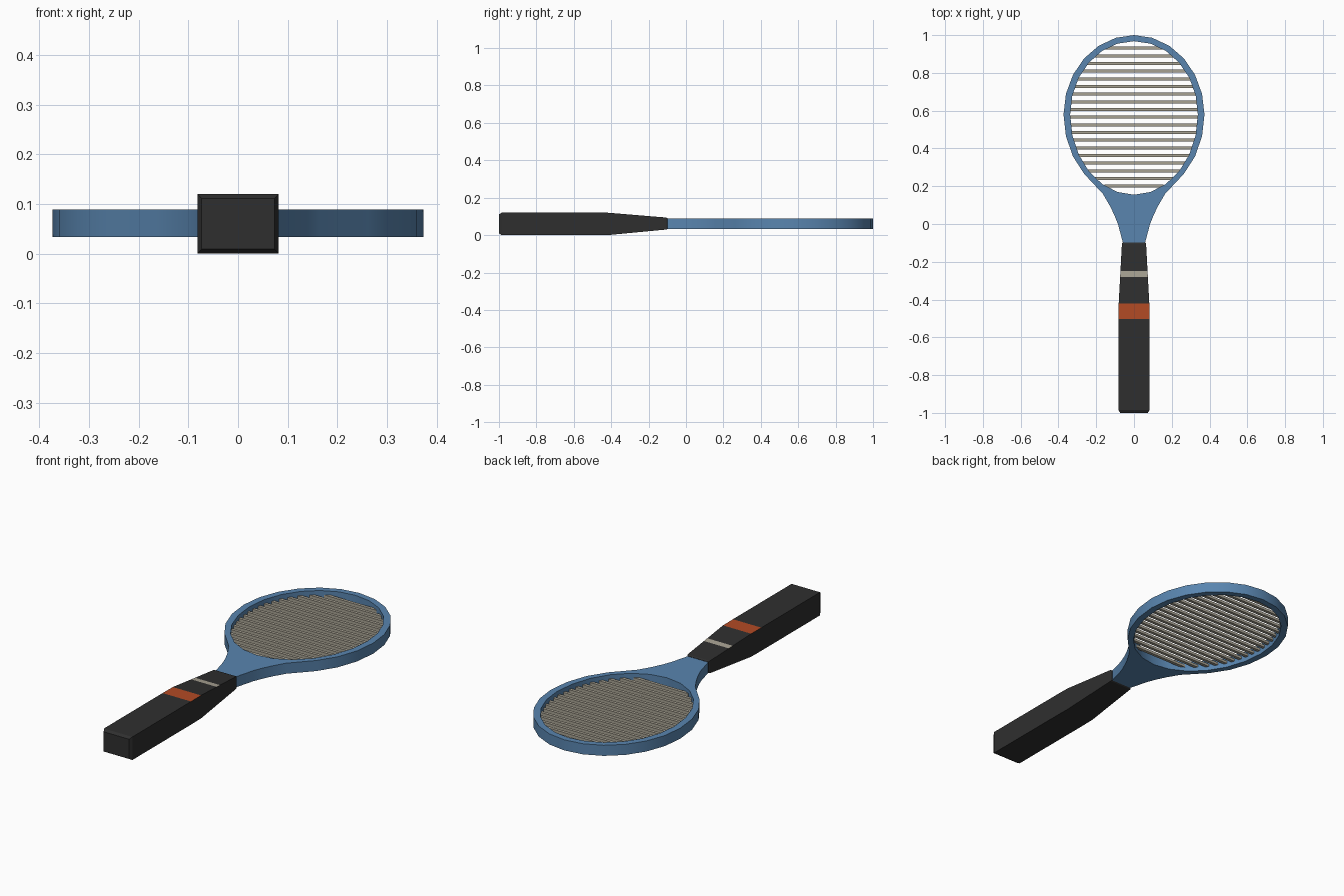
import bpy, bmesh, math

if "Cube" in bpy.data.objects:
    bpy.data.objects.remove(bpy.data.objects["Cube"])


def material(name, rgb):
    m = bpy.data.materials.new(name)
    m.diffuse_color = (*rgb, 1)
    m.use_nodes = True
    m.node_tree.nodes["Principled BSDF"].inputs["Base Color"].default_value = m.diffuse_color
    return m


BLUE = material("frame blue", (0.10, 0.235, 0.43))
BLACK = material("grip black", (0.028, 0.028, 0.028))
ORANGE = material("band orange", (0.45, 0.07, 0.018))
BEIGE = material("string beige", (0.39, 0.36, 0.29))

CY, MID = 0.58, 0.061  # head centre in y, frame mid height


def mesh_object(name, bm, mats):
    bmesh.ops.recalc_face_normals(bm, faces=bm.faces[:])
    me = bpy.data.meshes.new(name)
    bm.to_mesh(me)
    bm.free()
    for m in mats:
        me.materials.append(m)
    ob = bpy.data.objects.new(name, me)
    bpy.context.collection.objects.link(ob)
    return ob


def egg(i, rx, up, down):
    a = math.radians(15 * i)
    c = math.cos(a)
    return (rx * math.sin(a), CY + c * (up if c > 0 else down))


# Racket head and throat: filled outline with an egg-shaped hole
right = [egg(i, 0.373, 0.42, 0.445) for i in range(10)]
right += [(0.165, 0.16), (0.127, 0.095), (0.103, 0.045), (0.085, 0.0), (0.057, -0.105)]
outer = right + [(-x, y) for x, y in reversed(right[1:])]
inner = [egg(i, 0.338, 0.388, 0.425) for i in range(24)]
cu = bpy.data.curves.new("frame", "CURVE")
cu.dimensions = "2D"
cu.fill_mode = "BOTH"
cu.extrude = 0.0275
for pts in (outer, inner):
    sp = cu.splines.new("POLY")
    sp.points.add(len(pts) - 1)
    for p, (x, y) in zip(sp.points, pts):
        p.co = (x, y, 0, 1)
    sp.use_cyclic_u = True
tmp = bpy.data.objects.new("frame_outline", cu)
bpy.context.collection.objects.link(tmp)
bpy.context.view_layer.update()
bm = bmesh.new()
me = bpy.data.meshes.new_from_object(tmp.evaluated_get(bpy.context.evaluated_depsgraph_get()))
bm.from_mesh(me)
bpy.data.objects.remove(tmp)
bmesh.ops.remove_doubles(bm, verts=bm.verts[:], dist=1e-4)
for f in bm.faces:
    f.material_index = 0
bmesh.ops.translate(bm, verts=bm.verts[:], vec=(0, 0, MID))
frame = mesh_object("racket_frame", bm, [])
frame.data.materials.clear()
frame.data.materials.append(BLUE)
bpy.context.view_layer.objects.active = frame
frame.select_set(True)
bpy.ops.object.shade_smooth_by_angle(angle=math.radians(30))

# Cross strings, each running into the frame wall
bm = bmesh.new()
for k in range(19):
    y = 0.2 + k * 0.0406
    t = (y - CY) / (0.388 if y > CY else 0.425)
    half = 0.338 * math.sqrt(max(0, 1 - t * t)) + 0.006
    vs = bmesh.ops.create_cube(bm, size=1)["verts"]
    bmesh.ops.scale(bm, verts=vs, vec=(2 * half, 0.016, 0.014))
    bmesh.ops.translate(bm, verts=vs, vec=(0, y, MID))
mesh_object("strings", bm, [BEIGE])


# Handle: rectangular sections lofted along y, stripes on the top faces
def taper(y):
    t = (y + 0.42) / 0.315
    return (y, 0.081 - 0.017 * t, 0.03 * t, 0.12 - 0.026 * t)


sections = [(-1.0, 0.073, 0.009, 0.111), (-0.985, 0.082, 0, 0.12),
            (-0.503, 0.082, 0, 0.12), (-0.42, 0.081, 0, 0.12),
            taper(-0.28), taper(-0.25), taper(-0.105), (-0.098, 0.06, 0.034, 0.09)]
bm = bmesh.new()
rings = [[bm.verts.new(p) for p in ((-w, y, a), (w, y, a), (w, y, b), (-w, y, b))]
         for y, w, a, b in sections]
for s, (r, q) in enumerate(zip(rings, rings[1:])):
    for j in range(4):
        f = bm.faces.new((r[j], r[(j + 1) % 4], q[(j + 1) % 4], q[j]))
        if j == 2:
            f.material_index = {2: 1, 4: 2}.get(s, 0)
bm.faces.new(rings[0])
bm.faces.new(rings[-1])
mesh_object("handle", bm, [BLACK, ORANGE, BEIGE])
